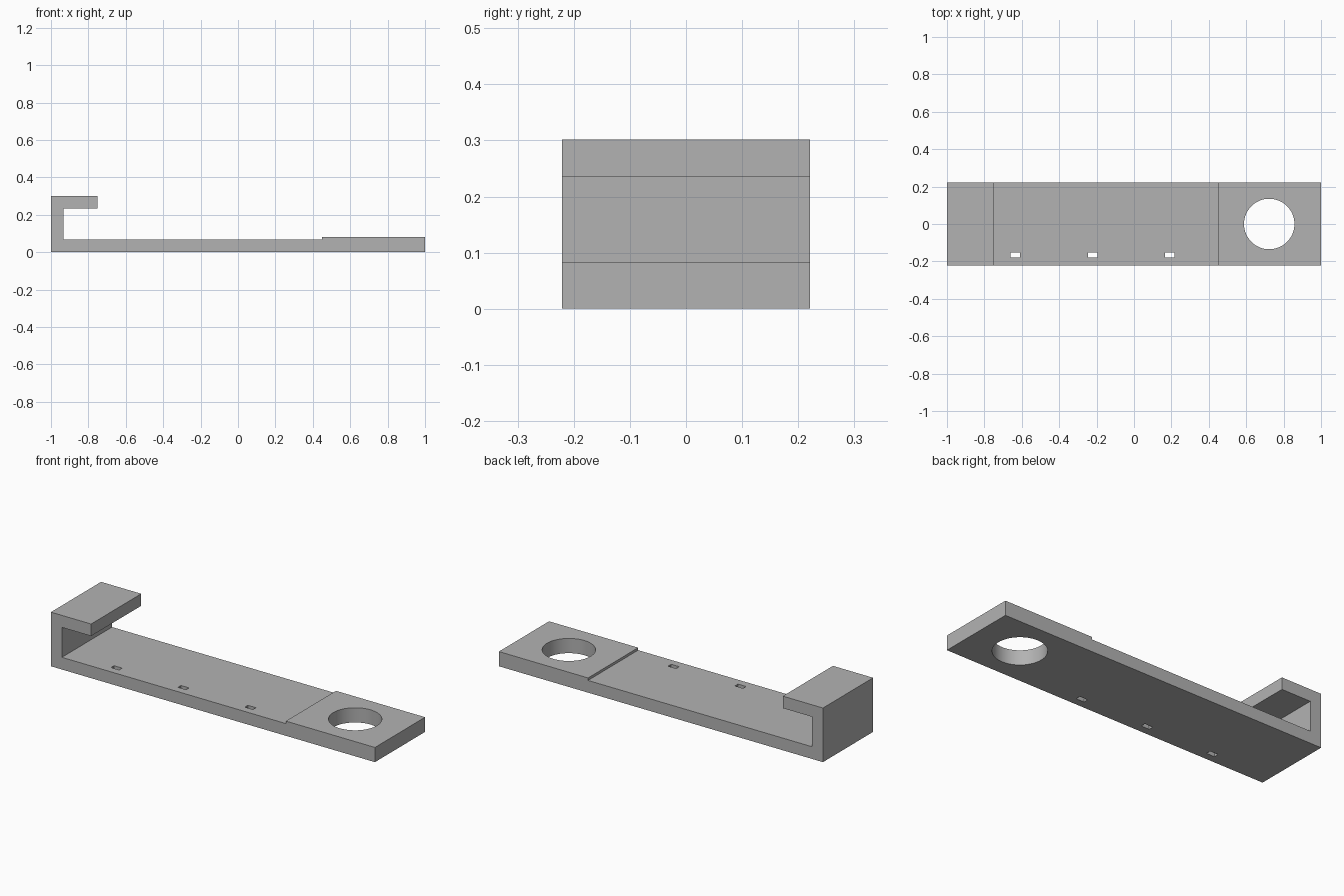
import bpy
import bmesh
import math

cube = bpy.data.objects.get("Cube")
if cube:
    bpy.data.objects.remove(cube, do_unlink=True)

HALF_WIDTH = 0.221

# Single plain grey
grey = bpy.data.materials.new("plain grey")
grey.use_nodes = True
colour = (0.45, 0.45, 0.45, 1)
grey.diffuse_color = colour
grey.node_tree.nodes["Principled BSDF"].inputs["Base Color"].default_value = colour


def link(name, bm):
    bmesh.ops.recalc_face_normals(bm, faces=bm.faces)
    mesh = bpy.data.meshes.new(name)
    bm.to_mesh(mesh)
    bm.free()
    mesh.materials.append(grey)
    obj = bpy.data.objects.new(name, mesh)
    bpy.context.collection.objects.link(obj)
    return obj


def cut(target, name, bm):
    cutter = link(name, bm)
    cutter.hide_render = True
    mod = target.modifiers.new(name, "BOOLEAN")
    mod.operation = "DIFFERENCE"
    mod.solver = "EXACT"
    mod.object = cutter
    bpy.context.view_layer.objects.active = target
    bpy.ops.object.modifier_apply(modifier=mod.name)
    bpy.data.objects.remove(cutter, do_unlink=True)


# Hooked bracket: side profile (x, z) extruded across the width
profile = [(-1, 0), (1, 0), (1, 0.082), (0.45, 0.082), (0.45, 0.068),
           (-0.932, 0.068), (-0.932, 0.235), (-0.752, 0.235),
           (-0.752, 0.302), (-1, 0.302)]
bm = bmesh.new()
face = bm.faces.new([bm.verts.new((x, -HALF_WIDTH, z)) for x, z in profile])
side = bmesh.ops.extrude_face_region(bm, geom=[face])["geom"]
bmesh.ops.translate(bm, vec=(0, 2 * HALF_WIDTH, 0),
                    verts=[v for v in side if isinstance(v, bmesh.types.BMVert)])
bracket = link("hooked_bracket", bm)

# Round hole through the raised pad
bm = bmesh.new()
bmesh.ops.create_cone(bm, cap_ends=True, segments=64, radius1=0.135,
                      radius2=0.135, depth=0.4)
bmesh.ops.translate(bm, vec=(0.723, 0, 0), verts=bm.verts)
cut(bracket, "round_hole", bm)

# Three small slots along the front edge
for i in range(3):
    bm = bmesh.new()
    bmesh.ops.create_cube(bm, size=1)
    bmesh.ops.scale(bm, vec=(0.05, 0.027, 0.2), verts=bm.verts)
    bmesh.ops.translate(bm, vec=(-0.634 + 0.413 * i, -0.165, 0.05), verts=bm.verts)
    cut(bracket, "slot", bm)

# Smooth bore, crisp edges
bpy.ops.object.select_all(action="DESELECT")
bracket.select_set(True)
bpy.context.view_layer.objects.active = bracket
bpy.ops.object.shade_smooth_by_angle(angle=math.radians(30))
